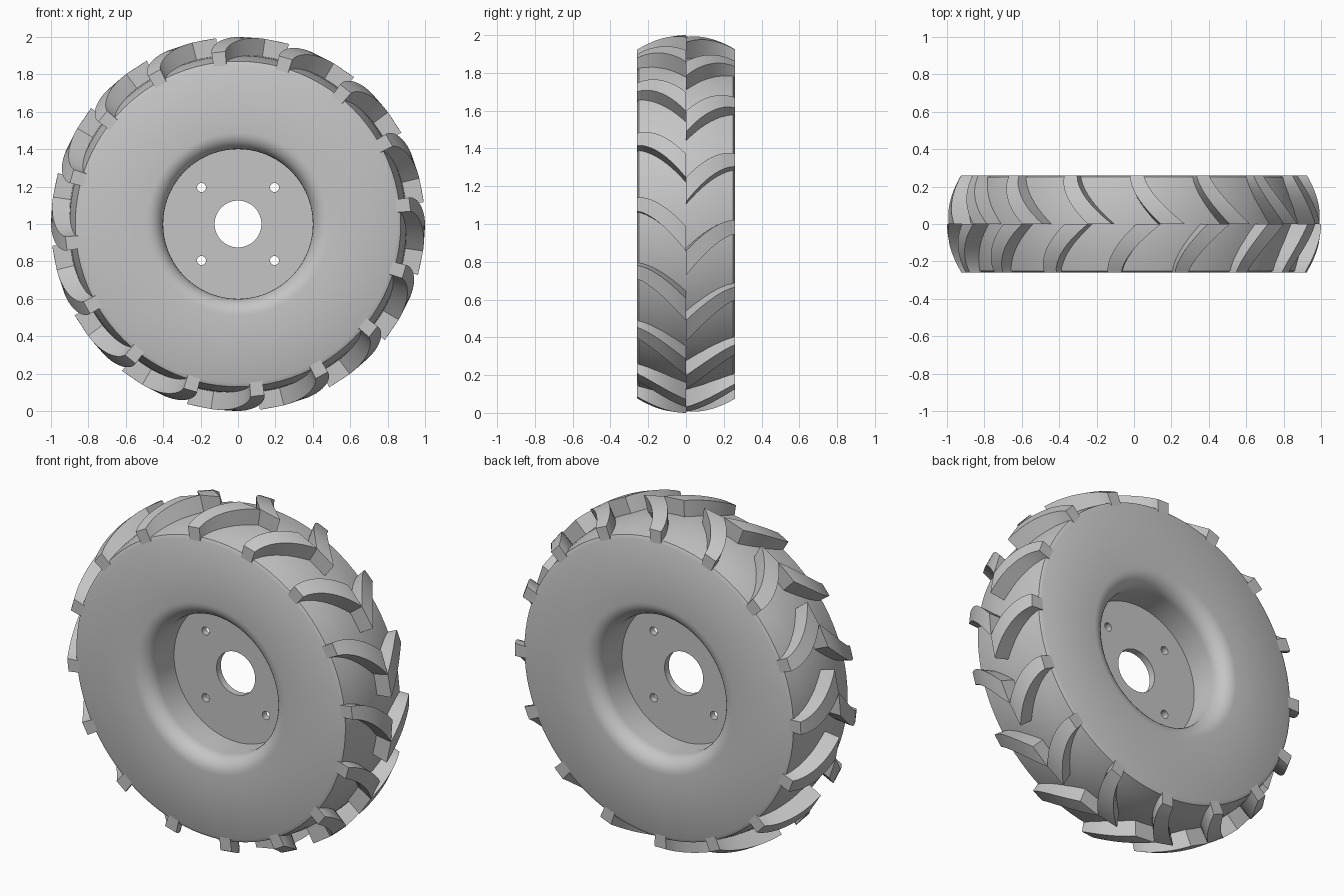
import bpy, bmesh
from math import sin, cos, pi, radians

cube = bpy.data.objects.get("Cube")
if cube:
    bpy.data.objects.remove(cube)

GREY = (0.56, 0.56, 0.56, 1)
grey = bpy.data.materials.new("light grey")
grey.use_nodes = True
grey.diffuse_color = GREY
grey.node_tree.nodes["Principled BSDF"].inputs["Base Color"].default_value = GREY

HALF = 0.26      # half the wheel width
LUGS = 16        # tread lugs on each half
CENTRE_Z = 1.0


def polar(r, angle, y):
    return (r * cos(angle), y, CENTRE_Z + r * sin(angle))


def finish(bm, name):
    bmesh.ops.recalc_face_normals(bm, faces=bm.faces)
    mesh = bpy.data.meshes.new(name)
    bm.to_mesh(mesh)
    bm.free()
    mesh.materials.append(grey)
    obj = bpy.data.objects.new(name, mesh)
    bpy.context.collection.objects.link(obj)
    return obj


def smooth(obj):
    bpy.ops.object.select_all(action='DESELECT')
    obj.select_set(True)
    bpy.context.view_layer.objects.active = obj
    bpy.ops.object.shade_smooth_by_angle(angle=radians(35))


def lathe(name, profile, steps=96):
    """Spin a closed (radius, y) loop around the axle."""
    bm = bmesh.new()
    rings = [[bm.verts.new(polar(r, 2 * pi * i / steps, y)) for r, y in profile]
             for i in range(steps)]
    n = len(profile)
    for i in range(steps):
        a, b = rings[i], rings[(i + 1) % steps]
        for j in range(n):
            k = (j + 1) % n
            bm.faces.new((a[j], a[k], b[k], b[j]))
    return finish(bm, name)


# Wheel body: hub plate, flared recess, flat side wall and crowned carcass
flare = [(0.49 - 0.09 * cos(a), -0.17 - 0.09 * sin(a))
         for a in (pi / 2 * i / 8 for i in range(9))]
crown = [(0.905 - 0.035 * (y / 0.25) ** 2, y) for y in (-0.25, -0.17, -0.09)]
front_half = [(0.125, -0.02), (0.40, -0.02)] + flare + [(0.85, -HALF)] + crown
back_half = [(r, -y) for r, y in reversed(front_half)]
body = lathe("wheel_body", front_half + [(0.905, 0)] + back_half)

# Four bolt holes through the hub plate
bm = bmesh.new()
for sx in (-1, 1):
    for sz in (-1, 1):
        ends = [[bm.verts.new((sx * 0.195 + 0.024 * cos(2 * pi * i / 20), y,
                               CENTRE_Z + sz * 0.195 + 0.024 * sin(2 * pi * i / 20)))
                 for i in range(20)] for y in (-0.1, 0.1)]
        bm.faces.new(ends[0])
        bm.faces.new(ends[1])
        for i in range(20):
            k = (i + 1) % 20
            bm.faces.new((ends[0][i], ends[0][k], ends[1][k], ends[1][i]))
cutter = finish(bm, "bolt_hole_cutter")
cutter.hide_render = True
cut = body.modifiers.new("bolt_holes", 'BOOLEAN')
cut.operation = 'DIFFERENCE'
cut.solver = 'EXACT'
cut.object = cutter
bpy.context.view_layer.objects.active = body
body.select_set(True)
bpy.ops.object.modifier_apply(modifier=cut.name)
bpy.data.objects.remove(cutter)
smooth(body)


def add_lug(bm, side, shoulder_angle, steps=10):
    """Curved bar sweeping from the shoulder (t=0) to the centre line (t=1)."""
    prev = None
    for i in range(steps + 1):
        t = i / steps
        y = side * HALF * (1 - t)
        mid = shoulder_angle - 11 * t ** 1.6
        half_width = 2.3 + 1.5 * t
        top = 1.0 - 0.075 * (1 - t) ** 2
        a0, a1 = radians(mid - half_width), radians(mid + half_width)
        ring = [bm.verts.new(polar(r, a, y)) for r, a in
                ((0.85, a0), (top, a0), (top, a1), (0.85, a1))]
        if prev:
            for j in range(4):
                k = (j + 1) % 4
                bm.faces.new((prev[j], prev[k], ring[k], ring[j]))
        else:
            bm.faces.new(ring)
        prev = ring
    bm.faces.new(prev)


# Tread lugs: both halves sweep the same way, the back half is staggered
for name, side, start in (("front_tread_lugs", -1, 96.5), ("back_tread_lugs", 1, 89)):
    bm = bmesh.new()
    for i in range(LUGS):
        add_lug(bm, side, start + 360 * i / LUGS)
    smooth(finish(bm, name))
